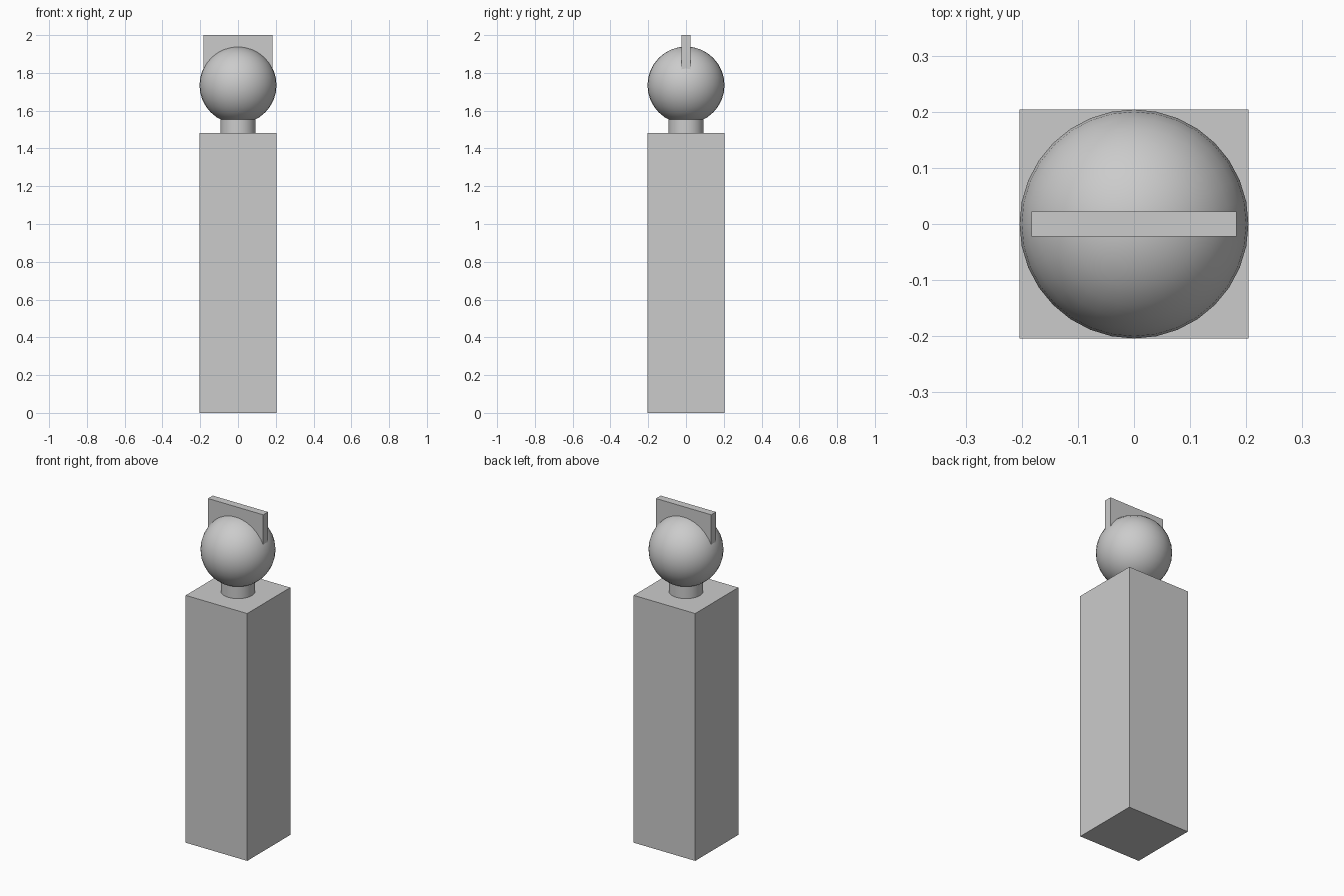
import bpy

# Remove the default cube
default = bpy.data.objects.get("Cube")
if default:
    bpy.data.objects.remove(default, do_unlink=True)

# Single grey material
GREY = (0.6, 0.6, 0.6, 1.0)
grey = bpy.data.materials.new("plain_grey")
grey.use_nodes = True
grey.diffuse_color = GREY
grey.node_tree.nodes["Principled BSDF"].inputs["Base Color"].default_value = GREY


def finish(name):
    obj = bpy.context.object
    obj.name = name
    obj.data.materials.append(grey)
    return obj


def box(name, width, depth, bottom, top):
    bpy.ops.mesh.primitive_cube_add(size=1, location=(0, 0, (bottom + top) / 2))
    obj = finish(name)
    obj.scale = (width, depth, top - bottom)
    bpy.ops.object.transform_apply(location=False, rotation=False, scale=True)
    return obj


RADIUS = 0.204
BODY_TOP = 1.483
HEAD_Z = 1.735

# Tall square body
box("body", 2 * RADIUS, 2 * RADIUS, 0, BODY_TOP)

# Short round neck, running up into the head
NECK_TOP = 1.575
bpy.ops.mesh.primitive_cylinder_add(
    vertices=32, radius=0.093, depth=NECK_TOP - BODY_TOP,
    location=(0, 0, (NECK_TOP + BODY_TOP) / 2))
finish("neck")
bpy.ops.object.shade_smooth_by_angle()

# Ball head
bpy.ops.mesh.primitive_uv_sphere_add(
    segments=32, ring_count=16, radius=RADIUS, location=(0, 0, HEAD_Z))
finish("head")
bpy.ops.object.shade_smooth()

# Thin upright plate sunk into the head
box("crest_plate", 0.366, 0.045, HEAD_Z, 2.0)
